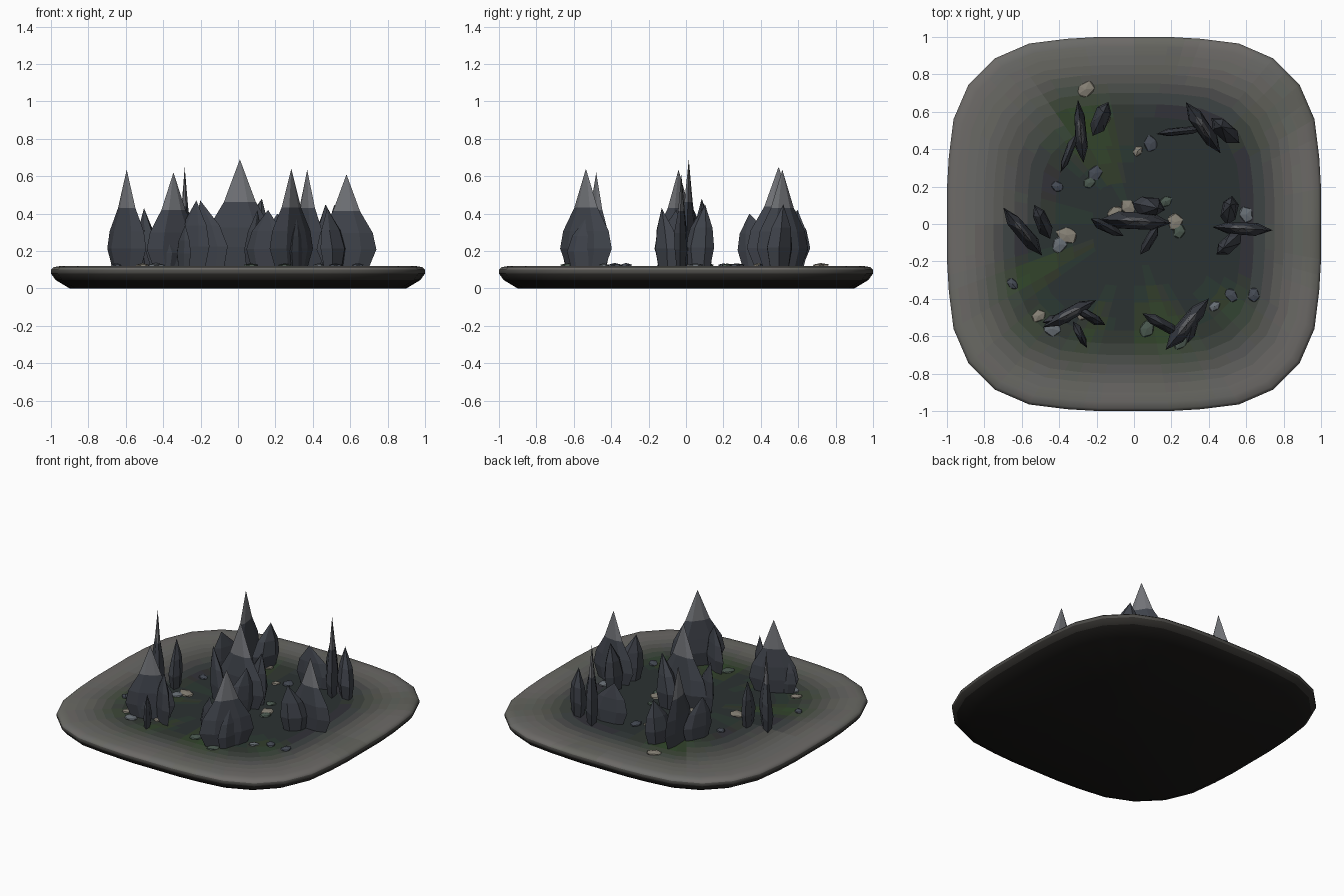
import bpy, bmesh, math, random
from mathutils import Vector, Matrix

if "Cube" in bpy.data.objects:
    bpy.data.objects.remove(bpy.data.objects["Cube"])

random.seed(4)
MATS = {}


def mat(name, col):
    if name not in MATS:
        m = bpy.data.materials.new(name)
        m.diffuse_color = (*col, 1)
        m.use_nodes = True
        m.node_tree.nodes["Principled BSDF"].inputs["Base Color"].default_value = m.diffuse_color
        MATS[name] = m
    return MATS[name]


def finish(bm, name, mats, smooth=False):
    bmesh.ops.recalc_face_normals(bm, faces=bm.faces)
    for f in bm.faces:
        f.smooth = smooth
    me = bpy.data.meshes.new(name)
    bm.to_mesh(me)
    bm.free()
    for m in mats:
        me.materials.append(m)
    ob = bpy.data.objects.new(name, me)
    bpy.context.collection.objects.link(ob)
    return ob


def loft(bm, rings):
    """Bridge consecutive rings; a ring of one vertex closes to a point."""
    made = []
    for a, b in zip(rings, rings[1:]):
        n = max(len(a), len(b))
        row = []
        for i in range(n):
            j = (i + 1) % n
            if len(b) == 1:
                row.append(bm.faces.new((a[i], a[j], b[0])))
            elif len(a) == 1:
                row.append(bm.faces.new((a[0], b[j], b[i])))
            else:
                row.append(bm.faces.new((a[i], a[j], b[j], b[i])))
        made.append(row)
    return made


# ---- ground slab: rounded square outline, lofted through an edge profile
quarter = [(1, .19), (.99, .36), (.965, .56), (.885, .745),
           (.745, .885), (.56, .965), (.36, .99), (.19, 1)]
corners = []
for q in range(4):
    for p in quarter:
        v = Matrix.Rotation(q * math.pi / 2, 2) @ Vector(p)
        corners.append(v)
outline = []
for i, p in enumerate(corners):
    nxt = corners[(i + 1) % len(corners)]
    outline += [p, (p + nxt) / 2]

DARK, GREEN, RIM = Vector((.026, .029, .034)), Vector((.032, .065, .018)), Vector((.15, .147, .135))
# moss patches: angle, angular width, radius, radial width, strength
MOSS = [(115, 20, .55, .28, .9), (38, 9, .95, .22, .8), (-6, 9, .95, .15, .6), (80, 8, .95, .15, .5),
        (-75, 15, .62, .25, .9), (-154, 8, .6, .3, .9), (-112, 9, .65, .25, .6),
        (-40, 10, .62, .15, .6), (-135, 8, .75, .2, .6), (170, 7, .4, .2, .4)]


def ground_colour(x, y, r):
    a = math.degrees(math.atan2(y, x))
    g = 0
    for an, aw, rr, rw, s in MOSS:
        d = (a - an + 180) % 360 - 180
        g += s * math.exp(-(d / aw) ** 2 - ((r - rr) / rw) ** 2)
    c = DARK.lerp(GREEN, min(g, 1))
    inner = .45 if a > 125 else .6
    t = max(0, min(1, (r - inner) / (.95 - inner)))
    return c.lerp(RIM, t * t * (3 - 2 * t) * (1 - .35 * min(g, 1)))


bm = bmesh.new()
profile = [(.9, 0), (.975, .045), (1, .08), (1, .1), (.985, .114), (.95, .12)]
profile += [(s, .12) for s in (.9, .85, .8, .75, .7, .64, .57, .5, .42, .33, .22, .1)]
rings = [[bm.verts.new((0, 0, 0))]]
rings += [[bm.verts.new((p.x * s, p.y * s, z)) for p in outline] for s, z in profile]
rings += [[bm.verts.new((0, 0, .12))]]
mats = [mat("underside", (.011, .01, .009)), mat("lower_edge", (.03, .028, .025)),
        mat("edge", (.07, .068, .062))]
index = {}
for k, row in enumerate(loft(bm, rings)):
    for f in row:
        if k < 4:
            f.material_index = (0, 0, 1, 2)[k]
            continue
        c = f.calc_center_median()
        s = profile[k - 1][0]
        key = tuple(round(v / .008) for v in ground_colour(c.x, c.y, s))
        if key not in index:
            index[key] = len(mats)
            mats.append(mat("ground_%d_%d_%d" % key, [v * .008 for v in key]))
        f.material_index = index[key]
ground = finish(bm, "ground_slab", mats, True)

# ---- crystals: thin six-sided blades with a pointed tip
STONE = mat("crystal", (.05, .056, .07))
TIP = mat("crystal_tip", (.17, .175, .19))


def blade(name, x, y, ang, length, thick, top, shift=0, pale=True):
    bm = bmesh.new()
    h = top - .12
    rot = Matrix.Rotation(math.radians(ang), 3, 'Z')
    rings = []
    levels = ((.72, 0, .1), (1, 0, .12 + .18 * h), (.88, .25, .12 + .36 * h),
              (.45, .7, .12 + .6 * h))
    if not pale:
        levels = ((.72, 0, .1), (1, .05, .12 + .3 * h), (.75, .4, .12 + .62 * h))
    for sc, sh, z in levels:
        ring = []
        for i in range(6):
            a = math.radians(60 * i)
            p = rot @ Vector((length * (sc * math.cos(a) + shift * sh),
                              thick * sc * math.sin(a) * random.uniform(.85, 1.15), 0))
            ring.append(bm.verts.new((x + p.x, y + p.y, z)))
        rings.append(ring)
    p = rot @ Vector((length * shift, 0, 0))
    rings.append([bm.verts.new((x + p.x, y + p.y, top))])
    rows = loft(bm, rings)
    bm.faces.new(rings[0])
    if pale:
        for f in rows[-1]:
            f.material_index = 1
    finish(bm, name, [STONE, TIP])


# x, y, direction, half length, half thickness, top height
MAIN = [(.01, .015, -3, .19, .05, .69), (-.285, .495, 95, .17, .035, .65),
        (.37, .515, -56, .165, .045, .635), (-.595, -.04, -51, .165, .04, .635),
        (.58, -.025, -3, .16, .04, .61), (-.345, -.48, 27, .16, .04, .62),
        (.285, -.535, 50, .18, .045, .64)]
for i, m in enumerate(MAIN):
    blade("tall_crystal_%d" % (i + 1), *m)

# x, y, direction, half length, half thickness, top height, tip shift
SMALL = [(.075, .095, -12, .09, .055, .48, .6), (.08, -.09, 58, .09, .03, .42, .5),
         (-.14, -.02, -28, .10, .03, .47, -.7), (-.35, .38, 68, .11, .025, .4, -.4),
         (-.18, .56, 65, .10, .045, .42, .4), (.25, .495, 6, .13, .025, .4, -.3),
         (.49, .5, -42, .10, .05, .45, -.3), (-.49, .01, -65, .10, .04, .43, -.3),
         (.51, .07, 80, .08, .05, .45, .4), (.51, -.1, 42, .09, .045, .43, -.5),
         (-.24, -.49, -30, .10, .03, .47, .2), (-.29, -.59, -62, .08, .025, .34, .2),
         (-.4, -.51, 10, .09, .03, .35, -.3), (.15, -.535, -28, .12, .03, .42, .1),
         (.31, -.55, 75, .09, .03, .38, .2)]
for i, s in enumerate(SMALL):
    blade("small_crystal_%d" % (i + 1), *s, pale=False)

# ---- pebbles: squashed faceted stones sunk in the ground
TONES = [mat("pebble_beige", (.24, .22, .18)), mat("pebble_slate", (.06, .07, .09)),
         mat("pebble_moss", (.07, .1, .08)), mat("pebble_light", (.14, .16, .18))]
PEBBLES = [(-.26, .72, .05, 0), (-.21, .27, .045, 1), (-.24, .22, .035, 2), (-.41, .2, .035, 1),
           (.09, .43, .045, 1), (.02, .39, .03, 0), (.17, .12, .035, 2), (-.03, .09, .045, 0),
           (-.1, .06, .045, 0), (.22, .01, .05, 0), (.24, -.04, .04, 2), (-.36, -.06, .055, 0),
           (-.4, -.11, .05, 3), (.6, .05, .045, 3), (-.65, -.32, .033, 1), (-.51, -.49, .04, 0),
           (-.44, -.56, .05, 3), (-.28, -.48, .04, 0), (.43, -.44, .033, 3), (.52, -.38, .04, 1),
           (.64, -.38, .04, 1), (.07, -.56, .05, 2), (.25, -.63, .045, 2), (-.15, .56, .03, 0)]
for i, (x, y, r, tone) in enumerate(PEBBLES):
    bm = bmesh.new()
    bmesh.ops.create_icosphere(bm, subdivisions=1, radius=1)
    turn = Matrix.Rotation(random.uniform(0, 6.28), 4, 'Z')
    for v in bm.verts:
        v.co *= random.uniform(.88, 1.12)
    bm.transform(Matrix.Translation((x, y, .121)) @ turn @
                 Matrix.Diagonal((r * 1.1, r * .85, .014, 1)))
    finish(bm, "pebble_%d" % (i + 1), [TONES[tone]])
